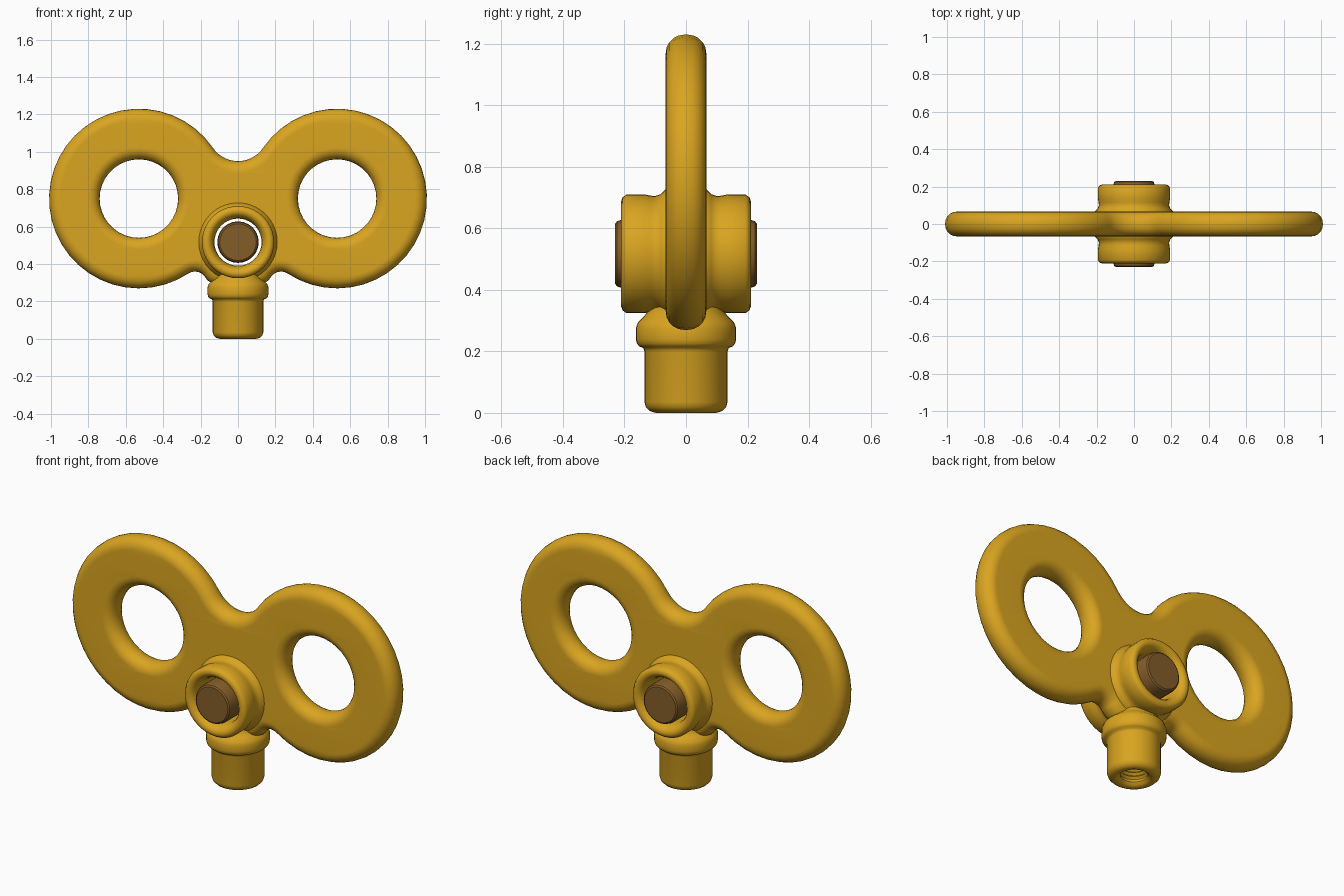
import bpy, bmesh, math
from mathutils import Matrix, Vector

if "Cube" in bpy.data.objects:
    bpy.data.objects.remove(bpy.data.objects["Cube"])


def material(name, rgb):
    m = bpy.data.materials.new(name)
    m.diffuse_color = (*rgb, 1)
    m.use_nodes = True
    m.node_tree.nodes["Principled BSDF"].inputs["Base Color"].default_value = m.diffuse_color
    return m


GOLD = material("golden yellow", (0.70, 0.376, 0.0144))
BROWN = material("dark bronze", (0.23, 0.11, 0.022))
HUB_Z = 0.517
LAY_Y = Matrix.Translation((0, 0, HUB_Z)) @ Matrix.Rotation(math.pi / 2, 4, 'X')


def smooth(ob, angle=40):
    bpy.ops.object.select_all(action='DESELECT')
    ob.select_set(True)
    bpy.context.view_layer.objects.active = ob
    bpy.ops.object.shade_smooth_by_angle(angle=math.radians(angle))


def finish(name, bm, mat):
    bmesh.ops.recalc_face_normals(bm, faces=bm.faces)
    me = bpy.data.meshes.new(name)
    bm.to_mesh(me)
    bm.free()
    me.materials.clear()
    me.materials.append(mat)
    ob = bpy.data.objects.new(name, me)
    bpy.context.collection.objects.link(ob)
    return ob


def lathe(name, profile, mat, segs=40, closed=False, matrix=Matrix()):
    """Revolve (radius, height) points around z, then place with matrix."""
    bm = bmesh.new()
    rings = []
    for r, z in profile:
        rings.append([bm.verts.new((r * math.cos(2 * math.pi * i / segs),
                                    r * math.sin(2 * math.pi * i / segs), z))
                      for i in range(segs)])
    pairs = list(zip(rings, rings[1:]))
    if closed:
        pairs.append((rings[-1], rings[0]))
    for a, b in pairs:
        for i in range(segs):
            j = (i + 1) % segs
            bm.faces.new((a[i], a[j], b[j], b[i]))
    if not closed:
        bm.faces.new(rings[0])
        bm.faces.new(rings[-1])
    bm.transform(matrix)
    return finish(name, bm, mat)


def mirrored(half):
    """Profile from +h down to the middle, repeated for -h."""
    return half + [(r, -z) for r, z in reversed(half)]


def arc(cx, cz, r, a0, a1, n):
    return [(cx + r * math.cos(math.radians(a0 + (a1 - a0) * i / n)),
             cz + r * math.sin(math.radians(a0 + (a1 - a0) * i / n)))
            for i in range(n + 1)]


# Double-ring plate: outline inset by the bevel, which grows it back round
BEV = 0.06
half = arc(0, 1.112, 0.162 + BEV, -90, -34.3, 7)
half += arc(0.53, 0.75, 0.48 - BEV, 145.7, -123.4, 32)[1:]
half += arc(0.23, 0.295, 0.065 + BEV, 56.6, 150, 7)[1:]
half.append((0.08, 0.335))
outline = half + [(-x, z) for x, z in reversed(half[1:])]
curve = bpy.data.curves.new("plate_outline", 'CURVE')
curve.dimensions = '2D'
curve.fill_mode = 'BOTH'
curve.extrude = 0.006
curve.bevel_depth = BEV
curve.bevel_resolution = 4
for pts in (outline,
            arc(0.53, 0.75, 0.21 + BEV, 0, 360, 36)[:-1],
            arc(-0.53, 0.75, 0.21 + BEV, 0, 360, 36)[:-1]):
    s = curve.splines.new('POLY')
    s.points.add(len(pts) - 1)
    for p, (x, z) in zip(s.points, pts):
        p.co = (x, z, 0, 1)
    s.use_cyclic_u = True
helper = bpy.data.objects.new("plate_outline", curve)
bpy.context.collection.objects.link(helper)
deps = bpy.context.evaluated_depsgraph_get()
flat = bpy.data.meshes.new_from_object(helper.evaluated_get(deps))
bm = bmesh.new()
bm.from_mesh(flat)
bmesh.ops.remove_doubles(bm, verts=bm.verts, dist=0.0005)
bm.transform(Matrix.Rotation(math.pi / 2, 4, 'X'))
plate = finish("double_ring_plate", bm, GOLD)
bpy.data.objects.remove(helper)

# Opening through the plate, hidden inside the hub wall
cutter = lathe("hub_cutter", [(0.15, -0.3), (0.15, 0.3)], GOLD, matrix=LAY_Y)
mod = plate.modifiers.new("hub_opening", 'BOOLEAN')
mod.object = cutter
mod.operation = 'DIFFERENCE'
mod.solver = 'EXACT'
deps = bpy.context.evaluated_depsgraph_get()
cut = bpy.data.meshes.new_from_object(plate.evaluated_get(deps))
plate.modifiers.clear()
plate.data = cut
bpy.data.objects.remove(cutter)
smooth(plate, 50)
plate.modifiers.new("flat_faces", 'WEIGHTED_NORMAL').keep_sharp = True

# Hub: hollow sleeve with rounded rims and a flare into the plate
outer = [(0.193, 0.193), (0.193, 0.135), (0.189, 0.115), (0.188, 0.10),
         (0.194, 0.082), (0.21, 0.066), (0.21, 0.055)]
inner = [(0.126, 0.0), (0.126, 0.14), (0.13, 0.17), (0.138, 0.19),
         (0.15, 0.205), (0.168, 0.212), (0.184, 0.206)]
ring = inner + outer + [(r, -z) for r, z in reversed(inner[1:] + outer)]
smooth(lathe("hub", ring, GOLD, closed=True, matrix=LAY_Y), 50)

# Pin through the hub
pin = mirrored([(0.098, 0.23), (0.106, 0.224), (0.111, 0.208)])
smooth(lathe("pin", pin, BROWN, segs=24, matrix=LAY_Y), 30)

# Stem with collar and a threaded bore underneath
bore = [(0.062, 0.19)]
for k in range(7):
    z = 0.18 - k * 0.022
    bore += [(0.062, z), (0.074, z - 0.011)]
stem = bore + [(0.068, 0.02), (0.08, 0.006), (0.098, 0.0), (0.118, 0.006),
               (0.130, 0.018), (0.135, 0.035), (0.135, 0.20), (0.139, 0.211),
               (0.152, 0.216), (0.160, 0.226), (0.163, 0.24), (0.163, 0.275),
               (0.156, 0.295), (0.138, 0.312), (0.125, 0.328), (0.12, 0.345),
               (0.115, 0.38)]
smooth(lathe("stem", stem, GOLD), 50)
